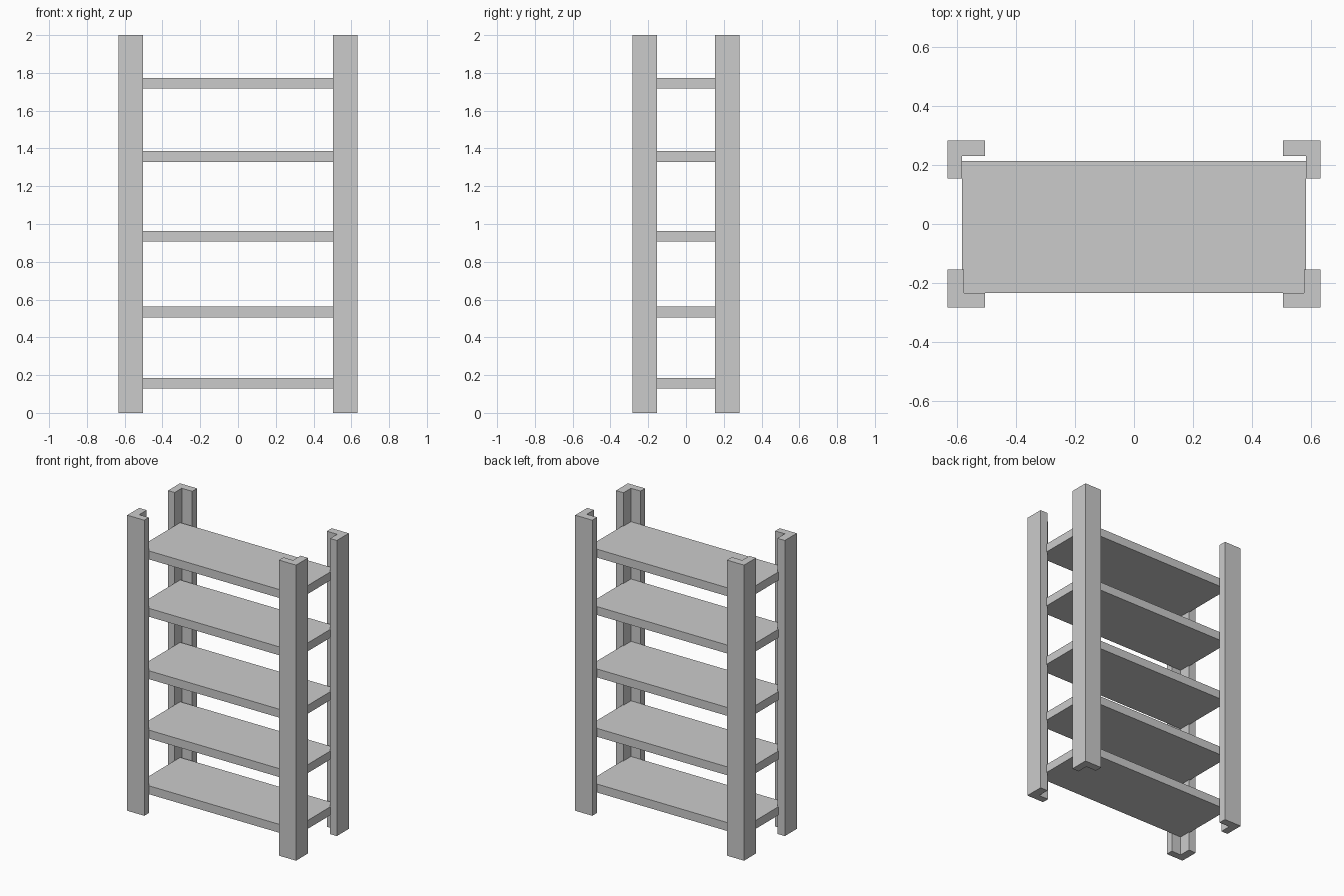
import bpy
import bmesh

if "Cube" in bpy.data.objects:
    bpy.data.objects.remove(bpy.data.objects["Cube"])


def prism(name, profile, z0, z1):
    """Extrude a flat outline from z0 up to z1."""
    bm = bmesh.new()
    face = bm.faces.new([bm.verts.new((x, y, z0)) for x, y in profile])
    top = bmesh.ops.extrude_face_region(bm, geom=[face])["geom"]
    verts = [g for g in top if isinstance(g, bmesh.types.BMVert)]
    bmesh.ops.translate(bm, verts=verts, vec=(0, 0, z1 - z0))
    bmesh.ops.recalc_face_normals(bm, faces=bm.faces)
    mesh = bpy.data.meshes.new(name)
    bm.to_mesh(mesh)
    bm.free()
    obj = bpy.data.objects.new(name, mesh)
    bpy.context.collection.objects.link(obj)
    return obj


HALF_X, HALF_Y, HEIGHT = 0.632, 0.282, 2.0
ARM = 0.128          # outer length of each angle arm

# Four L-section corner posts, open toward the shelves
for depth, sy, side_t, face_t in (("front", -1, 0.056, 0.048), ("back", 1, 0.05, 0.052)):
    for side, sx in (("left", -1), ("right", 1)):
        outline = [
            (HALF_X, HALF_Y),
            (HALF_X - ARM, HALF_Y),
            (HALF_X - ARM, HALF_Y - face_t),
            (HALF_X - side_t, HALF_Y - face_t),
            (HALF_X - side_t, HALF_Y - ARM),
            (HALF_X, HALF_Y - ARM),
        ]
        prism(f"{depth}_{side}_post", [(sx * x, sy * y) for x, y in outline], 0, HEIGHT)

# Five shelf boards resting against the front posts
SHELF_X, SHELF_FRONT, SHELF_BACK, SHELF_T = 0.583, -0.234, 0.213, 0.057
board = [(-SHELF_X, SHELF_FRONT), (SHELF_X, SHELF_FRONT),
         (SHELF_X, SHELF_BACK), (-SHELF_X, SHELF_BACK)]
for i, z in enumerate((0.128, 0.505, 0.907, 1.329, 1.717), 1):
    prism(f"shelf_{i}", board, z, z + SHELF_T)
